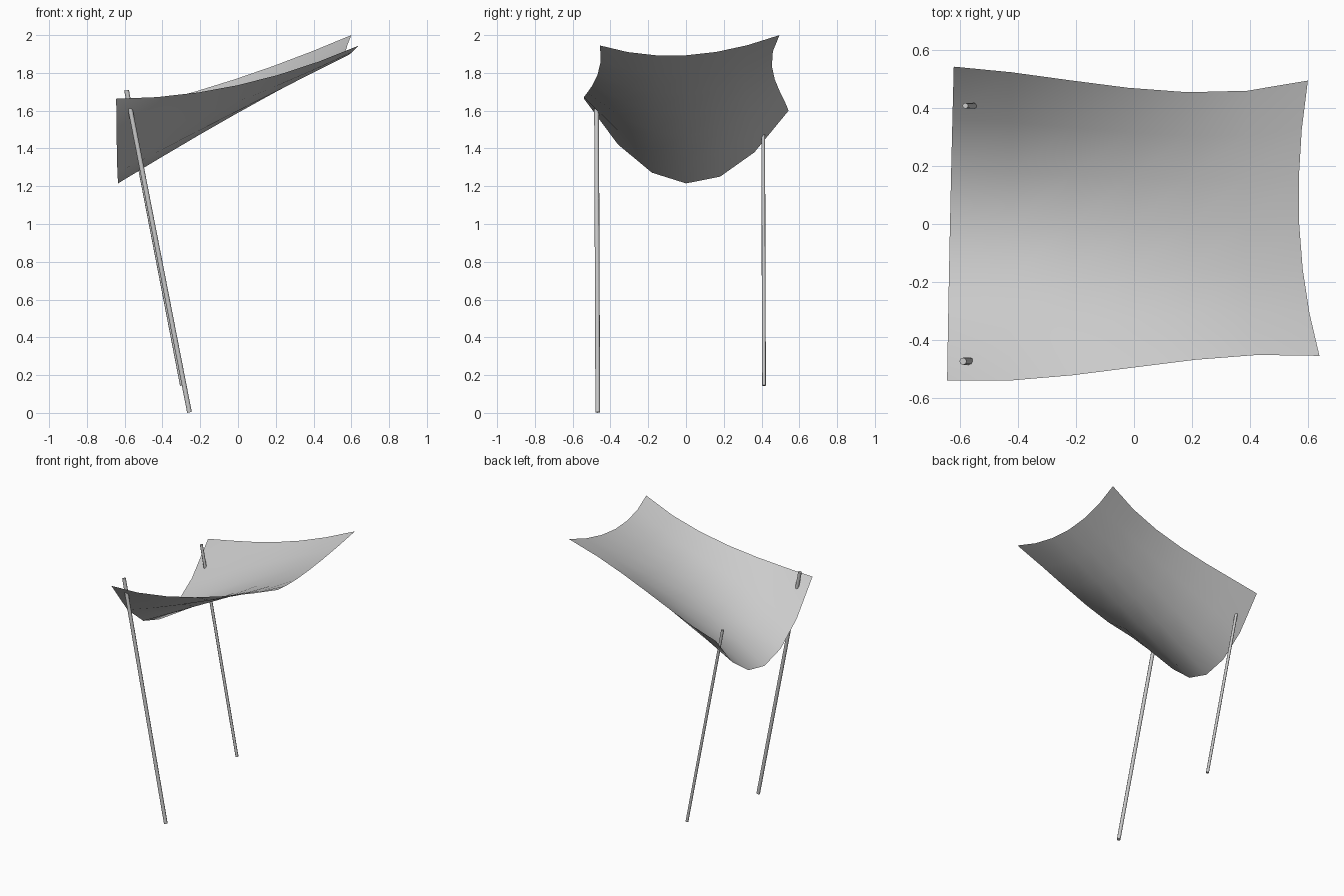
import bpy
import bmesh
from mathutils import Vector

cube = bpy.data.objects.get("Cube")
if cube:
    bpy.data.objects.remove(cube)


def make_material(name, color):
    mat = bpy.data.materials.new(name)
    mat.use_nodes = True
    mat.diffuse_color = color
    mat.node_tree.nodes["Principled BSDF"].inputs["Base Color"].default_value = color
    return mat


grey = make_material("light grey", (0.6, 0.6, 0.6, 1))


def finish(name, bm, angle):
    mesh = bpy.data.meshes.new(name)
    bm.to_mesh(mesh)
    bm.free()
    obj = bpy.data.objects.new(name, mesh)
    bpy.context.collection.objects.link(obj)
    mesh.materials.append(grey)
    bpy.ops.object.select_all(action="DESELECT")
    obj.select_set(True)
    bpy.context.view_layer.objects.active = obj
    bpy.ops.object.shade_smooth_by_angle(angle=angle)
    return obj


def quadratic(a, b, c, t):
    """Curve through a, b, c at t = -1, 0, 1."""
    return b + (c - a) * (t / 2) + ((a + c) / 2 - b) * (t * t)


# Sagging cloth: low end, middle and high end of the front edge, valley and back edge
front_edge = [Vector(p) for p in ((-0.645, -0.54, 1.663), (0, -0.495, 1.735), (0.64, -0.455, 1.945))]
valley = [Vector(p) for p in ((-0.635, 0, 1.215), (-0.01, 0, 1.583), (0.57, 0, 1.893))]
back_edge = [Vector(p) for p in ((-0.622, 0.543, 1.6), (-0.02, 0.47, 1.765), (0.6, 0.495, 2.0))]

SEGMENTS = 6
bm = bmesh.new()
rows = []
for j in range(SEGMENTS + 1):
    v = 2 * j / SEGMENTS - 1
    row = []
    for i in range(SEGMENTS + 1):
        u = 2 * i / SEGMENTS - 1
        p = quadratic(*(quadratic(*edge, u) for edge in (front_edge, valley, back_edge)), v)
        p.y += 0.043 * v * (u ** 3 - u)  # gentle wave of the long edges
        row.append(bm.verts.new(p))
    rows.append(row)
for lower, upper in zip(rows, rows[1:]):
    for i in range(SEGMENTS):
        bm.faces.new((lower[i], lower[i + 1], upper[i + 1], upper[i]))
finish("cloth_canopy", bm, 1.0)


# Leaning support poles
def pole(name, bottom, top, radius):
    bottom, top = Vector(bottom), Vector(top)
    axis = top - bottom
    bm = bmesh.new()
    bmesh.ops.create_cone(bm, cap_ends=True, segments=8, radius1=radius,
                          radius2=radius, depth=axis.length)
    obj = finish(name, bm, 0.9)
    obj.location = (bottom + top) / 2
    obj.rotation_euler = axis.to_track_quat("Z", "Y").to_euler()


pole("front_pole", (-0.257, -0.467, 0.003), (-0.59, -0.474, 1.708), 0.0125)
pole("back_pole", (-0.297, 0.413, 0.145), (-0.582, 0.408, 1.62), 0.01)
